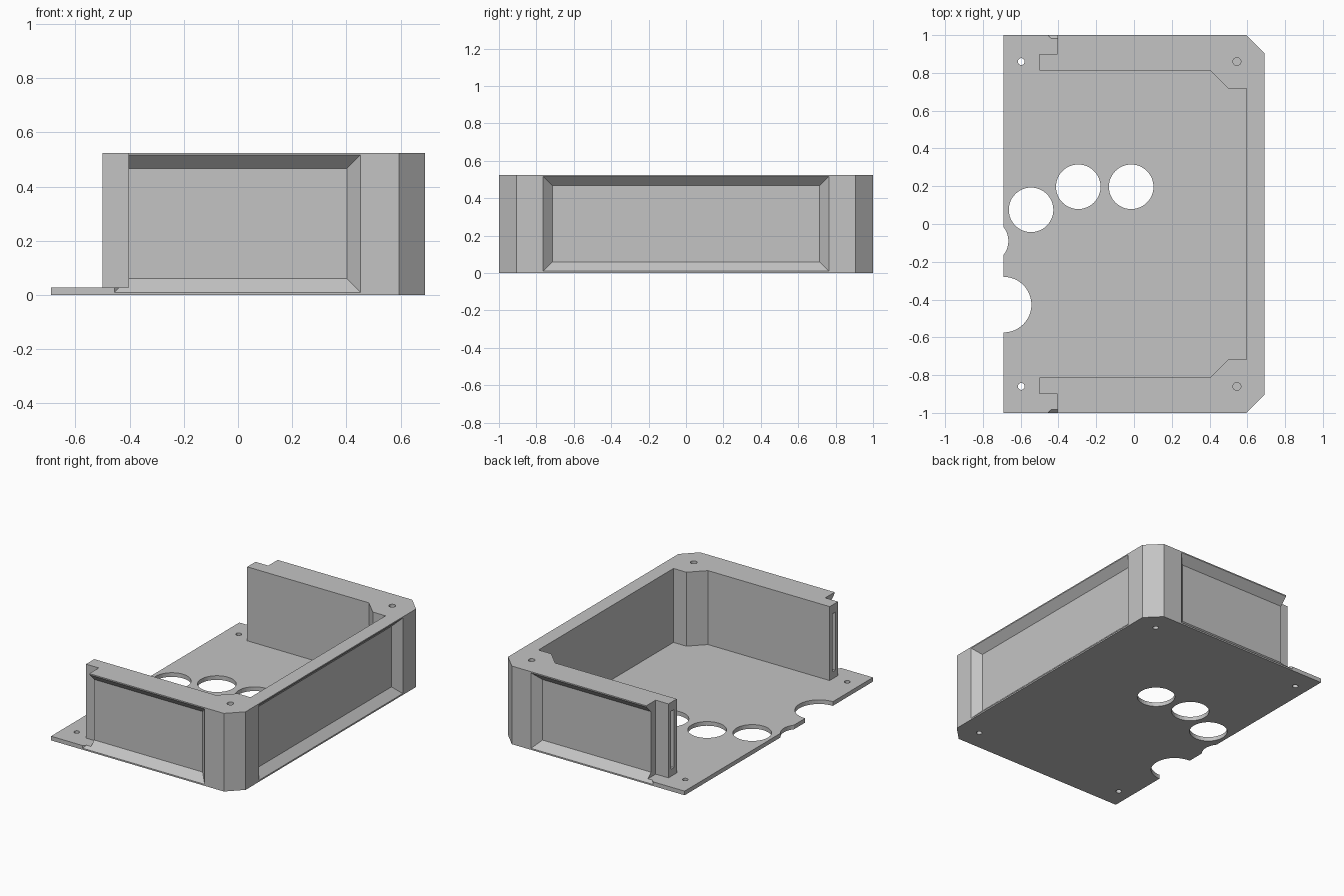
import bpy
import bmesh

cube = bpy.data.objects.get("Cube")
if cube:
    bpy.data.objects.remove(cube, do_unlink=True)

# Overall sizes
X, Y, H = 0.69, 1.0, 0.525
BASE = 0.028
CH = 0.095      # corner chamfer
DEPTH = 0.05    # depth of the outer recesses
END = -0.405    # open end of the side walls

grey = bpy.data.materials.new("light grey")
grey.use_nodes = True
grey.diffuse_color = (0.55, 0.55, 0.55, 1)
grey.node_tree.nodes["Principled BSDF"].inputs["Base Color"].default_value = (0.55, 0.55, 0.55, 1)


def finish(name, bm):
    bmesh.ops.recalc_face_normals(bm, faces=bm.faces)
    mesh = bpy.data.meshes.new(name)
    bm.to_mesh(mesh)
    bm.free()
    mesh.materials.append(grey)
    obj = bpy.data.objects.new(name, mesh)
    bpy.context.collection.objects.link(obj)
    return obj


def prism(name, outline, z0, z1):
    bm = bmesh.new()
    face = bm.faces.new([bm.verts.new((x, y, z0)) for x, y in outline])
    top = bmesh.ops.extrude_face_region(bm, geom=[face])["geom"]
    verts = [g for g in top if isinstance(g, bmesh.types.BMVert)]
    bmesh.ops.translate(bm, verts=verts, vec=(0, 0, z1 - z0))
    return finish(name, bm)


def hull(name, points):
    bm = bmesh.new()
    for p in points:
        bm.verts.new(p)
    bmesh.ops.convex_hull(bm, input=bm.verts[:])
    return finish(name, bm)


def drill(name, x, y, r, z0, z1, sides=48):
    bm = bmesh.new()
    bmesh.ops.create_cone(bm, cap_ends=True, segments=sides, radius1=r, radius2=r, depth=z1 - z0)
    bmesh.ops.translate(bm, verts=bm.verts, vec=(x, y, (z0 + z1) / 2))
    return finish(name, bm)


def cut(obj, cutters):
    for c in cutters:
        c.hide_render = True
        mod = obj.modifiers.new("cut", 'BOOLEAN')
        mod.operation = 'DIFFERENCE'
        mod.solver = 'EXACT'
        mod.object = c
    bpy.context.view_layer.update()
    graph = bpy.context.evaluated_depsgraph_get()
    mesh = bpy.data.meshes.new_from_object(obj.evaluated_get(graph))
    obj.modifiers.clear()
    obj.data = mesh


# Base plate with two chamfered corners
base_plate = prism("base_plate", [
    (-X, -Y), (X - CH, -Y), (X, -Y + CH), (X, Y - CH), (X - CH, Y), (-X, Y)], 0, BASE)

# U-shaped wall: one half of the outline, mirrored in y
half = [(X, Y - CH), (X - CH, Y), (END, Y), (END, 0.9), (-0.5, 0.9), (-0.5, 0.812),
        (0.405, 0.812), (0.5, 0.717), (0.595, 0.717)]
wall = prism("wall", half + [(x, -y) for x, y in reversed(half)], BASE, H)

# Bevelled recess cutters: inner rectangle widening outwards at 45 degrees
recesses = []
OUT = 0.006


def recess_rings(a0, a1):
    z0, z1 = 0.06, 0.467
    for depth, grow in ((DEPTH, 0), (-OUT, DEPTH + OUT)):
        for a in (a0 - grow, a1 + grow):
            for z in (z0 - grow, z1 + grow):
                yield a, depth, z


for s in (-1, 1):
    recesses.append(hull("side_recess_cutter",
                         [(a, s * (Y - d), z) for a, d, z in recess_rings(END - 0.001, 0.402)]))
recesses.append(hull("end_recess_cutter",
                     [(X - d, a, z) for a, d, z in recess_rings(-0.715, 0.715)]))

# Round openings and edge scallops in the base plate
base_cutters = [drill("opening_cutter", x, y, r, -0.1, 0.1) for x, y, r in (
    (-0.545, 0.075, 0.118), (-0.295, 0.197, 0.118), (-0.015, 0.197, 0.118),
    (-0.783, -0.09, 0.118), (-X, -0.427, 0.147))]
wall_cutters = []

for s in (-1, 1):
    # Screw holes
    base_cutters.append(drill("screw_cutter", -0.597, s * 0.86, 0.018, -0.1, 0.1, 24))
    base_cutters.append(drill("screw_cutter", 0.545, s * 0.86, 0.018, -0.1, 0.1, 24))
    wall_cutters.append(drill("screw_cutter", 0.545, s * 0.86, 0.021, H - 0.15, H + 0.1, 24))
    # Vertical slot in the end of each side wall
    y0, y1 = s * 0.842, s * 0.872
    wall_cutters.append(prism("slot_cutter", [(-0.6, y0), (-0.44, y0), (-0.44, y1), (-0.6, y1)],
                              0.075, 0.465))

cut(base_plate, recesses + base_cutters)
cut(wall, recesses + wall_cutters)
for c in recesses + base_cutters + wall_cutters:
    bpy.data.objects.remove(c, do_unlink=True)
